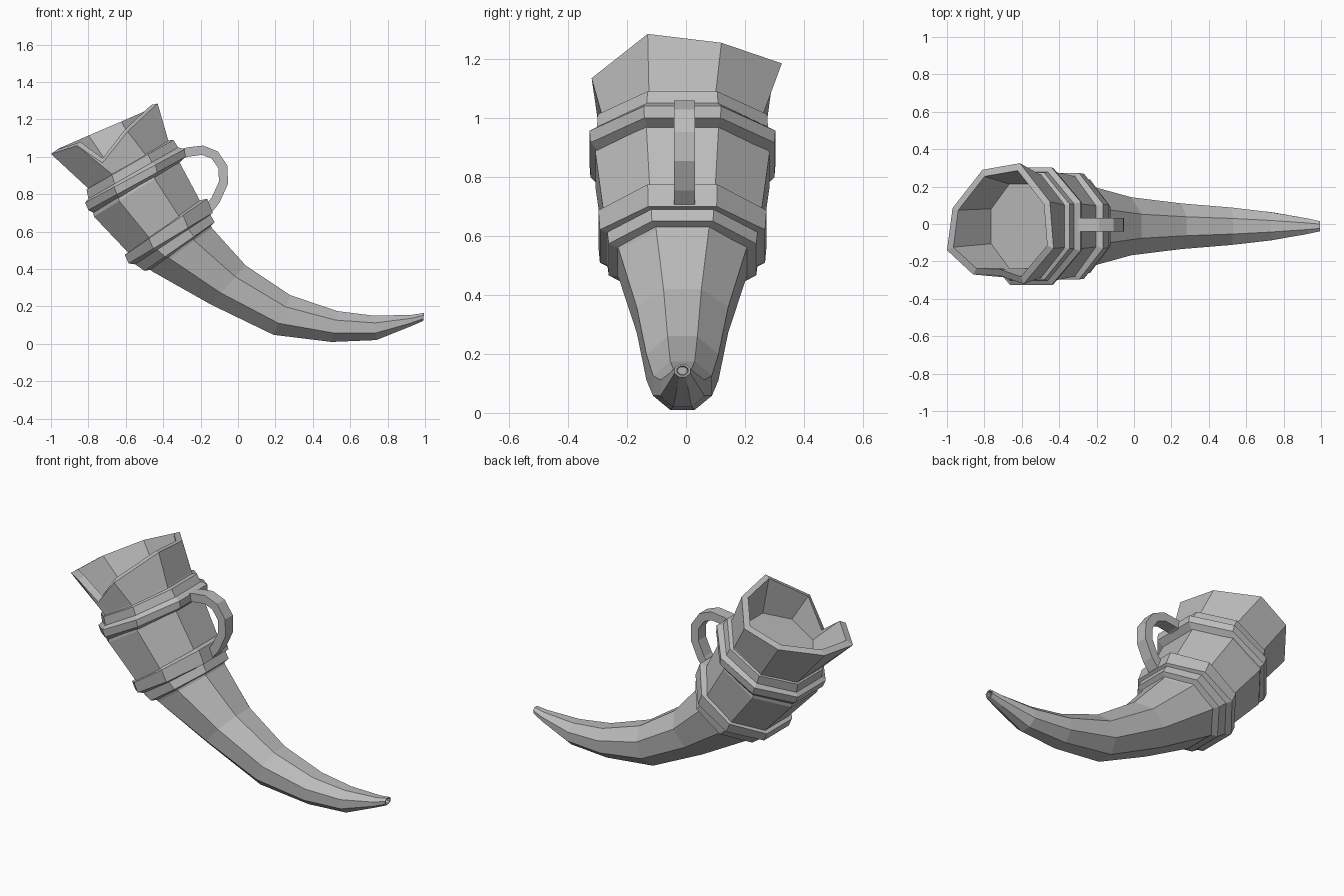
import bpy, bmesh, math
from mathutils import Vector

SIDES = 8
Y_MID = -0.012

cube = bpy.data.objects.get("Cube")
if cube:
    bpy.data.objects.remove(cube, do_unlink=True)

grey = bpy.data.materials.new("plain grey")
grey.use_nodes = True
tone = (0.5, 0.5, 0.5, 1)
grey.diffuse_color = tone
grey.node_tree.nodes["Principled BSDF"].inputs["Base Color"].default_value = tone


def ring(ux, uz, lx, lz, w):
    """Octagon between an upper and a lower point of the side outline, w = half width."""
    up, low = Vector((ux, Y_MID, uz)), Vector((lx, Y_MID, lz))
    mid, axis = (up + low) / 2, (up - low) / 2
    out = 1 / math.cos(math.pi / SIDES)
    pts = []
    for k in range(SIDES):
        a = (k + 0.5) * 2 * math.pi / SIDES
        pts.append(mid + axis * math.cos(a) * out + Vector((0, w * math.sin(a) * out, 0)))
    return pts


def shrink(points, factor, shift):
    mid = sum(points, Vector()) / len(points)
    return [mid + (p - mid) * factor + Vector(shift) for p in points]


def loft(bm, rings, caps=True):
    loops = [[bm.verts.new(p) for p in r] for r in rings]
    for a, b in zip(loops, loops[1:]):
        n = len(a)
        for k in range(n):
            j = (k + 1) % n
            bm.faces.new((a[k], a[j], b[j], b[k]))
    if caps:
        bm.faces.new(loops[0])
        bm.faces.new(loops[-1])
    return loops


def finish(bm, name):
    bmesh.ops.recalc_face_normals(bm, faces=bm.faces)
    mesh = bpy.data.meshes.new(name)
    bm.to_mesh(mesh)
    bm.free()
    mesh.materials.append(grey)
    obj = bpy.data.objects.new(name, mesh)
    bpy.context.collection.objects.link(obj)
    return obj


# Horn: recessed tip, curved body, flared uneven rim, hollow inside
tip = ring(0.995, 0.165, 0.99, 0.122, 0.027)
body = [
    ring(0.93, 0.155, 0.915, 0.09, 0.042),
    ring(0.73, 0.15, 0.74, 0.02, 0.075),
    ring(0.53, 0.175, 0.5, 0.01, 0.1),
    ring(0.28, 0.26, 0.19, 0.048, 0.122),
    ring(0.04, 0.42, -0.145, 0.21, 0.155),
    ring(-0.14, 0.62, -0.455, 0.385, 0.215),
    ring(-0.19, 0.74, -0.58, 0.48, 0.265),
    ring(-0.31, 0.965, -0.77, 0.68, 0.295),
    ring(-0.375, 1.095, -0.8, 0.83, 0.275),
]
rim = [Vector(p) for p in (
    (-0.45, 0.12, 1.255), (-0.61, 0.325, 1.185), (-0.81, 0.29, 1.10), (-0.97, 0.085, 1.03),
    (-1.0, -0.14, 1.015), (-0.86, -0.27, 1.06), (-0.59, -0.32, 1.135), (-0.43, -0.13, 1.285))]
inside = [
    shrink(rim, 0.88, (0, 0, 0.01)),
    ring(-0.43, 1.06, -0.76, 0.855, 0.225),
    ring(-0.24, 0.75, -0.54, 0.53, 0.2),
    ring(-0.03, 0.42, -0.13, 0.28, 0.1),
]
tip_hole = shrink(tip, 0.7, (0, 0, 0))
tip_floor = shrink(tip, 0.6, (-0.02, 0, 0))
bm = bmesh.new()
loops = loft(bm, [tip_floor, tip_hole, tip] + body + [rim] + inside)

# Chip in the near side of the rim
first_rim = 3 + len(body)
for loop, depth in ((loops[first_rim], 0.13), (loops[first_rim + 1], 0.12)):
    edge = bm.edges.get((loop[5], loop[6]))
    new_vert = bmesh.utils.edge_split(edge, loop[5], 0.5)[1]
    new_vert.co.z -= depth
    new_vert.co.y += 0.02
finish(bm, "horn")

# Stepped collars around the horn
collars = {
    "upper_collar": (
        (-0.40, 1.085, -0.785, 0.845, 0.255), (-0.345, 1.09, -0.81, 0.825, 0.287),
        (-0.32, 1.05, -0.80, 0.775, 0.29), (-0.285, 1.04, -0.818, 0.755, 0.315),
        (-0.28, 1.0, -0.80, 0.715, 0.312), (-0.32, 0.96, -0.755, 0.69, 0.28)),
    "lower_collar": (
        (-0.215, 0.765, -0.56, 0.51, 0.25), (-0.165, 0.775, -0.605, 0.475, 0.285),
        (-0.135, 0.70, -0.585, 0.43, 0.28), (-0.148, 0.69, -0.55, 0.425, 0.255),
        (-0.125, 0.65, -0.5, 0.39, 0.25), (-0.16, 0.615, -0.44, 0.40, 0.20)),
}
for name, rows in collars.items():
    bm = bmesh.new()
    loft(bm, [ring(*row) for row in rows])
    finish(bm, name)

# Handle: flat strap swept along an arc between the collars
path = [Vector((x, Y_MID + 0.007, z)) for x, z in (
    (-0.35, 1.0), (-0.27, 1.025), (-0.19, 1.035), (-0.125, 1.01),
    (-0.08, 0.945), (-0.078, 0.86), (-0.12, 0.768), (-0.19, 0.68))]
sections = []
for i, p in enumerate(path):
    run = (path[min(i + 1, len(path) - 1)] - path[max(i - 1, 0)]).normalized()
    out = Vector((-run.z, 0, run.x)) * 0.025
    side = Vector((0, 0.036, 0))
    sections.append([p + out + side, p + out - side, p - out - side, p - out + side])
bm = bmesh.new()
loft(bm, sections)
finish(bm, "handle")
